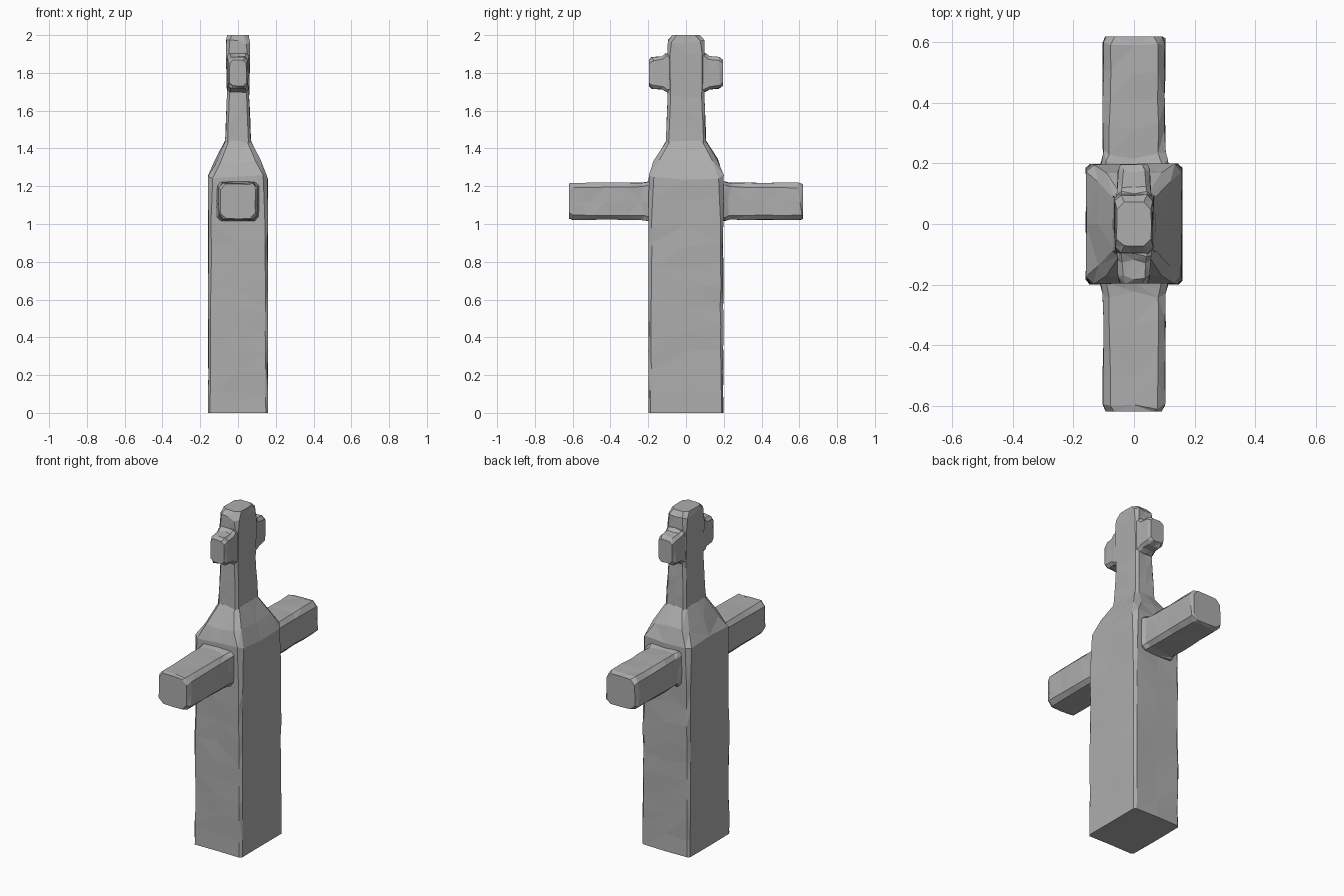
import bpy, bmesh, random
from mathutils import Vector

random.seed(7)
cube = bpy.data.objects.get("Cube")
if cube:
    bpy.data.objects.remove(cube, do_unlink=True)

# Single stone colour
stone = bpy.data.materials.new("grey stone")
stone.use_nodes = True
GREY = (0.42, 0.42, 0.42, 1)
stone.diffuse_color = GREY
stone.node_tree.nodes["Principled BSDF"].inputs["Base Color"].default_value = GREY


def outline(hx, hv, chamfer):
    """Rectangle with clipped corners and a midpoint on every side."""
    a, b = hx - chamfer, hv - chamfer
    return [(hx, 0), (hx, b), (a, hv), (0, hv), (-a, hv), (-hx, b),
            (-hx, 0), (-hx, -b), (-a, -hv), (0, -hv), (a, -hv), (hx, -b)]


def refine(stations, step):
    """Insert evenly spaced sections between the given ones."""
    result = [stations[0]]
    for s, e in zip(stations, stations[1:]):
        n = max(1, round(abs(e[0] - s[0]) / step))
        result += [tuple(p + (q - p) * i / n for p, q in zip(s, e)) for i in range(1, n + 1)]
    return result


def carve(name, stations, place, step=0.11, rough=0.006):
    """Loft sections (position, half width, half depth, chamfer) with hewn facets."""
    bm = bmesh.new()
    rings = []
    sections = refine(stations, step)
    for k, (t, hx, hv, chamfer) in enumerate(sections):
        inner = 0 < k < len(sections) - 1
        ring = []
        for u, v in outline(hx, hv, chamfer):
            shrink = 1 - random.uniform(0, rough) / max(hx, hv)
            slide = random.uniform(-step, step) * 0.15 if inner else 0
            ring.append(bm.verts.new(place(u * shrink, v * shrink, t + slide)))
        rings.append(ring)
    for lower, upper in zip(rings, rings[1:]):
        for i in range(len(lower)):
            j = (i + 1) % len(lower)
            bm.faces.new((lower[i], lower[j], upper[j], upper[i]))
    bm.faces.new(rings[0])
    bm.faces.new(rings[-1])
    bmesh.ops.recalc_face_normals(bm, faces=bm.faces)
    sides = [f for f in bm.faces if len(f.verts) == 4]
    bmesh.ops.triangulate(bm, faces=sides, quad_method='SHORT_EDGE')
    mesh = bpy.data.meshes.new(name)
    bm.to_mesh(mesh)
    bm.free()
    mesh.materials.append(stone)
    obj = bpy.data.objects.new(name, mesh)
    bpy.context.collection.objects.link(obj)
    return obj


def upright(u, v, t):
    return Vector((u, v, t))


# Tall shaft with tapered shoulders
carve("shaft", [(0, 0.16, 0.2, 0.012), (1.0, 0.16, 0.2, 0.016),
                (1.25, 0.16, 0.2, 0.025), (1.33, 0.122, 0.172, 0.03),
                (1.44, 0.07, 0.108, 0.02)], upright)

# Neck and rounded top of the small cross
carve("neck_and_top", [(1.42, 0.07, 0.108, 0.014), (1.68, 0.06, 0.098, 0.014),
                       (1.9, 0.064, 0.1, 0.014), (1.965, 0.064, 0.098, 0.02),
                       (2.0, 0.058, 0.075, 0.025)], upright, 0.09, 0.004)

# Arms front and back, on both the shaft and the small cross
for side, label in ((-1, "front"), (1, "back")):
    def big(u, v, t, side=side):
        return Vector((u, side * t, 1.12 + v))

    def small(u, v, t, side=side):
        return Vector((u, side * t, 1.8 + v))

    carve(label + "_arm", [(0.12, 0.115, 0.108, 0.02), (0.2, 0.114, 0.107, 0.02),
                           (0.23, 0.105, 0.1, 0.022), (0.6, 0.105, 0.1, 0.026),
                           (0.62, 0.096, 0.093, 0.03)], big, 0.1, 0.005)
    carve(label + "_small_arm", [(0.04, 0.058, 0.105, 0.015), (0.1, 0.058, 0.105, 0.015),
                                 (0.125, 0.056, 0.09, 0.016), (0.175, 0.054, 0.085, 0.018),
                                 (0.197, 0.046, 0.07, 0.018)], small, 0.06, 0.004)
